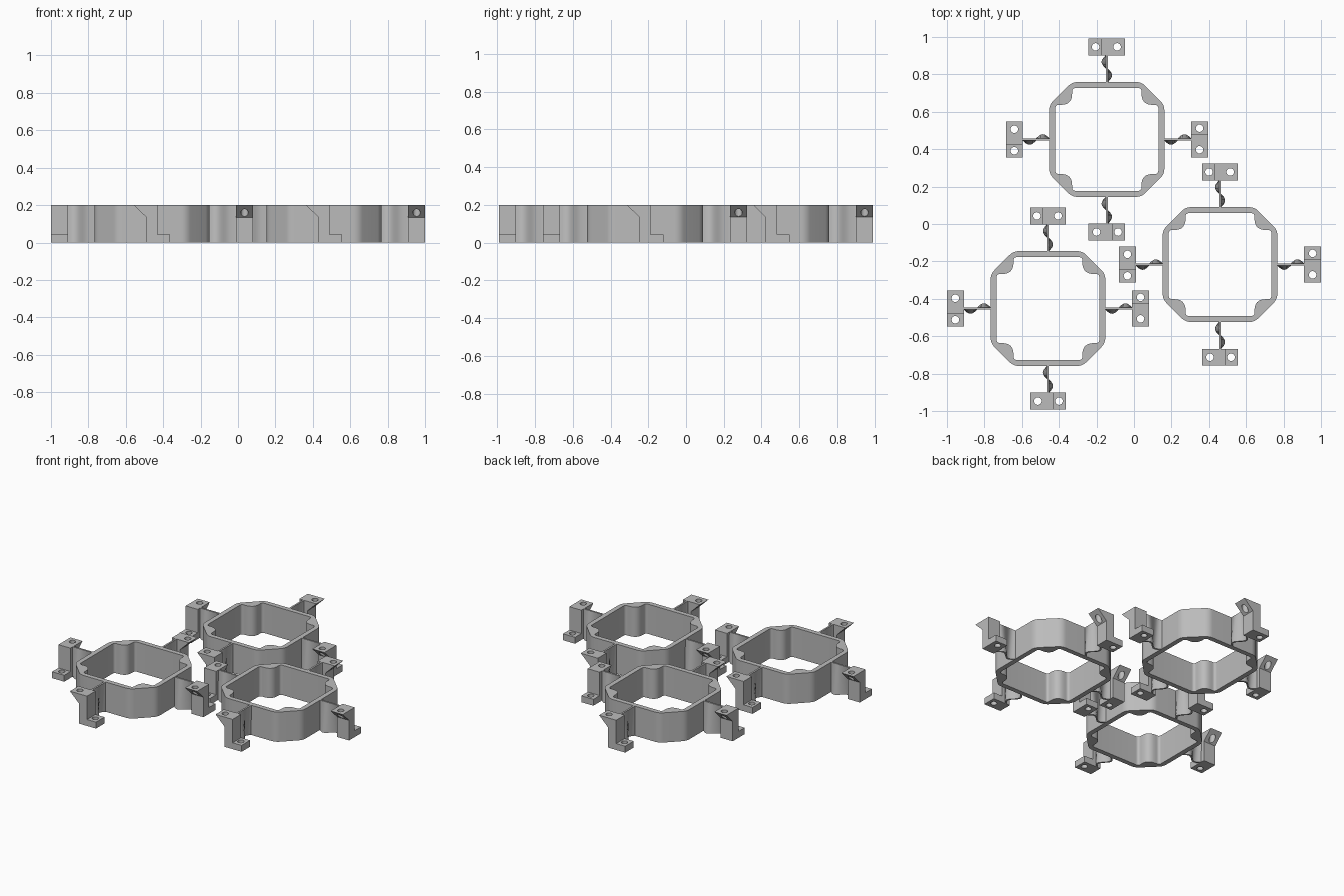
import bpy, bmesh, math
from mathutils import Vector, Matrix

if "Cube" in bpy.data.objects:
    bpy.data.objects.remove(bpy.data.objects["Cube"])

H = 0.2                                                   # overall height
CENTRES = [(-0.145, 0.452), (0.46, -0.217), (-0.46, -0.452)]

grey = bpy.data.materials.new("light_grey")
grey.diffuse_color = (0.5, 0.5, 0.5, 1)
grey.use_nodes = True
grey.node_tree.nodes["Principled BSDF"].inputs["Base Color"].default_value = grey.diffuse_color


def make_object(name, bm):
    bmesh.ops.recalc_face_normals(bm, faces=bm.faces)
    mesh = bpy.data.meshes.new(name)
    bm.to_mesh(mesh)
    bm.free()
    mesh.materials.append(grey)
    ob = bpy.data.objects.new(name, mesh)
    bpy.context.collection.objects.link(ob)
    return ob


def prism(name, outline, a, b, along_x=False):
    """Extrude a 2D outline between a and b along z (or along x)."""
    bm = bmesh.new()
    place = (lambda p: (a, p[0], p[1])) if along_x else (lambda p: (p[0], p[1], a))
    face = bm.faces.new([bm.verts.new(place(p)) for p in outline])
    out = bmesh.ops.extrude_face_region(bm, geom=[face])
    verts = [g for g in out["geom"] if isinstance(g, bmesh.types.BMVert)]
    offset = Vector((b - a, 0, 0)) if along_x else Vector((0, 0, b - a))
    bmesh.ops.translate(bm, vec=offset, verts=verts)
    return make_object(name, bm)


def rounded(corners, steps=8):
    """Outline with each (x, y, cut) corner replaced by a curve."""
    pts = []
    for i, (x, y, cut) in enumerate(corners):
        c = Vector((x, y))
        p = Vector(corners[i - 1][:2])
        n = Vector(corners[(i + 1) % len(corners)][:2])
        s, e = c + (p - c).normalized() * cut, c + (n - c).normalized() * cut
        for k in range(steps + 1):
            t = k / steps
            pts.append(s * (1 - t) ** 2 + c * 2 * t * (1 - t) + e * t * t)
    return pts


def four_fold(corners):
    """Repeat one quadrant of corners around the centre."""
    out = []
    for q in range(4):
        m = Matrix.Rotation(q * math.pi / 2, 2)
        for x, y, cut in corners:
            v = m @ Vector((x, y))
            out.append((v.x, v.y, cut))
    return out


def subtract(ob, cutter):
    mod = ob.modifiers.new("cut", "BOOLEAN")
    mod.operation, mod.object, mod.solver = "DIFFERENCE", cutter, "EXACT"
    bpy.context.view_layer.objects.active = ob
    bpy.ops.object.modifier_apply(modifier=mod.name)
    bpy.data.objects.remove(cutter)


def smooth(ob):
    bpy.ops.object.select_all(action="DESELECT")
    ob.select_set(True)
    bpy.context.view_layer.objects.active = ob
    bpy.ops.object.shade_smooth_by_angle(angle=math.radians(30))


# Ring: chamfered square frame with rounded bosses in the inner corners
ring = prism("ring", rounded(four_fold([(0.307, 0.185, 0.03), (0.185, 0.307, 0.03)])), 0, H)
opening = rounded(four_fold([(0.275, 0.185, 0.02), (0.185, 0.185, 0.06), (0.185, 0.275, 0.02)]))
subtract(ring, prism("opening_cutter", opening, -0.1, H + 0.1))
smooth(ring)

# Clip: column with a low foot on one side and a sloped top flange on the other
clip = prism("clip", [(-0.03, 0), (0.097, 0), (0.097, 0.043), (0.03, 0.043),
                      (0.03, H), (-0.097, H), (-0.03, 0.135)], 0.45, 0.54, True)
for y, z0, z1 in ((0.06, -0.05, 0.1), (-0.055, 0.1, 0.3)):
    circle = [(0.495 + 0.02 * math.cos(k * math.pi / 12),
               y + 0.02 * math.sin(k * math.pi / 12)) for k in range(24)]
    subtract(clip, prism("hole_cutter", circle, z0, z1))
smooth(clip)

# Strap: thin wall, straight along its top and waving along its bottom
bm = bmesh.new()
rows, N, T = [], 24, 0.006
for i in range(N + 1):
    x = 0.295 + 0.165 * i / N
    t = min(max((x - 0.307) / 0.143, 0), 1)
    w = -0.022 * math.sin(2 * math.pi * t)
    rows.append([bm.verts.new(c) for c in
                 ((x, w - T, 0), (x, w + T, 0), (x, T, H), (x, -T, H))])
for a, b in zip(rows, rows[1:]):
    for k in range(4):
        j = (k + 1) % 4
        bm.faces.new((a[k], a[j], b[j], b[k]))
bm.faces.new(rows[0])
bm.faces.new(rows[-1])
strap = make_object("strap", bm)
smooth(strap)

# Three frames, each with four straps and clips
for n, (cx, cy) in enumerate(CENTRES):
    for part, turns in ((ring, 1), (clip, 4), (strap, 4)):
        for q in range(turns):
            ob = part if n == 0 and q == 0 else part.copy()
            if ob is not part:
                bpy.context.collection.objects.link(ob)
            ob.location = (cx, cy, 0)
            ob.rotation_euler = (0, 0, q * math.pi / 2)
